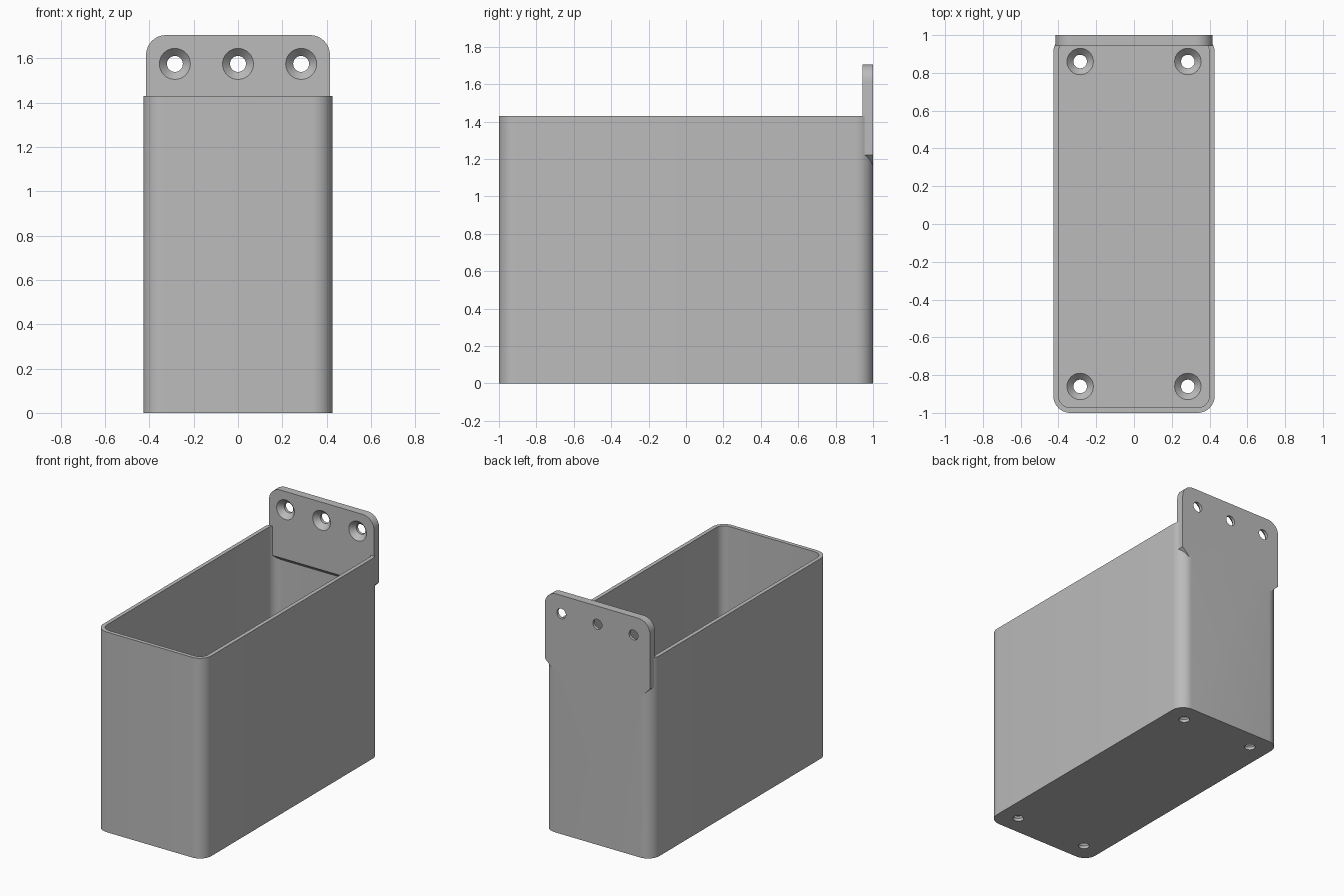
import bpy, bmesh, math
from mathutils import Matrix, Vector

if "Cube" in bpy.data.objects:
    bpy.data.objects.remove(bpy.data.objects["Cube"])

HALF_W, HEIGHT, WALL, THICK = 0.427, 1.43, 0.028, 0.057
PLATE_W, PLATE_LOW, PLATE_TOP = 0.415, 1.165, 1.705
CORNER = 0.09

grey = bpy.data.materials.new("plain grey")
grey.use_nodes = True
grey.diffuse_color = (0.5, 0.5, 0.5, 1)
grey.node_tree.nodes["Principled BSDF"].inputs["Base Color"].default_value = (0.5, 0.5, 0.5, 1)


def make_object(name, bm):
    bmesh.ops.recalc_face_normals(bm, faces=bm.faces)
    mesh = bpy.data.meshes.new(name)
    bm.to_mesh(mesh)
    bm.free()
    mesh.materials.append(grey)
    obj = bpy.data.objects.new(name, mesh)
    bpy.context.collection.objects.link(obj)
    return obj


def arc(cx, cy, r, start, steps=10):
    angles = [start + math.pi / 2 * i / steps for i in range(steps + 1)]
    return [(cx + r * math.cos(a), cy + r * math.sin(a)) for a in angles]


def rounded_rect(hx, hy, r):
    points = []
    for k, (sx, sy) in enumerate([(1, 1), (-1, 1), (-1, -1), (1, -1)]):
        points += arc(sx * (hx - r), sy * (hy - r), r, k * math.pi / 2)
    return points


def prism(name, points, direction):
    bm = bmesh.new()
    face = bm.faces.new([bm.verts.new(p) for p in points])
    geom = bmesh.ops.extrude_face_region(bm, geom=[face])["geom"]
    verts = [v for v in geom if isinstance(v, bmesh.types.BMVert)]
    bmesh.ops.translate(bm, verts=verts, vec=Vector(direction))
    return make_object(name, bm)


def combine(target, tool, operation):
    mod = target.modifiers.new(operation.lower(), "BOOLEAN")
    mod.operation, mod.object, mod.solver = operation, tool, "EXACT"
    bpy.context.view_layer.objects.active = target
    bpy.ops.object.modifier_apply(modifier=mod.name)
    bpy.data.objects.remove(tool)


def countersunk_hole(target, location, tilt=0.0):
    # Lathed screw hole: through bore, cone, and clearance above the surface
    bm = bmesh.new()
    profile = [(0.036, -0.1), (0.036, -0.036), (0.07, 0), (0.07, 0.02)]
    n = 32
    rings = [[bm.verts.new((r * math.cos(math.tau * i / n), r * math.sin(math.tau * i / n), z))
              for i in range(n)] for r, z in profile]
    for low, high in zip(rings, rings[1:]):
        for i in range(n):
            j = (i + 1) % n
            bm.faces.new((low[i], low[j], high[j], high[i]))
    bm.faces.new(rings[0])
    bm.faces.new(rings[-1])
    bm.transform(Matrix.Translation(location) @ Matrix.Rotation(tilt, 4, "X"))
    combine(target, make_object("screw_hole_cutter", bm), "DIFFERENCE")


# Open rounded bin
bin_body = prism("mounted_bin", [(x, y, 0) for x, y in rounded_rect(HALF_W, 1, CORNER)],
                 (0, 0, HEIGHT))
cavity = prism("cavity_cutter",
               [(x, y, THICK) for x, y in rounded_rect(HALF_W - WALL, 1 - WALL, CORNER - WALL)],
               (0, 0, HEIGHT))
combine(bin_body, cavity, "DIFFERENCE")

# Mounting plate: rounded top corners, clipped lower corners
r = CORNER
outline = arc(PLATE_W - r, PLATE_TOP - r, r, 0) + arc(r - PLATE_W, PLATE_TOP - r, r, math.pi / 2)
clip = THICK
outline += [(-PLATE_W, PLATE_LOW + clip), (clip - PLATE_W, PLATE_LOW),
            (PLATE_W - clip, PLATE_LOW), (PLATE_W, PLATE_LOW + clip)]
plate = prism("mounting_plate", [(x, 1 - THICK, z) for x, z in outline], (0, THICK, 0))

# Sloped underside of the plate
wedge_profile = [(1.02, PLATE_LOW - 0.02), (0.9, PLATE_LOW + 0.1), (0.9, PLATE_LOW - 0.02)]
wedge = prism("underside_cutter", [(-0.5, y, z) for y, z in wedge_profile], (1, 0, 0))
combine(plate, wedge, "DIFFERENCE")
combine(bin_body, plate, "UNION")

# Screw holes in the plate and the floor
for x in (-0.285, 0, 0.285):
    countersunk_hole(bin_body, (x, 1 - THICK, 1.575), math.pi / 2)
for x in (-0.285, 0.285):
    for y in (-0.86, 0.86):
        countersunk_hole(bin_body, (x, y, THICK))

bpy.ops.object.select_all(action="DESELECT")
bin_body.select_set(True)
bpy.context.view_layer.objects.active = bin_body
bpy.ops.object.shade_smooth_by_angle(angle=math.radians(30))
